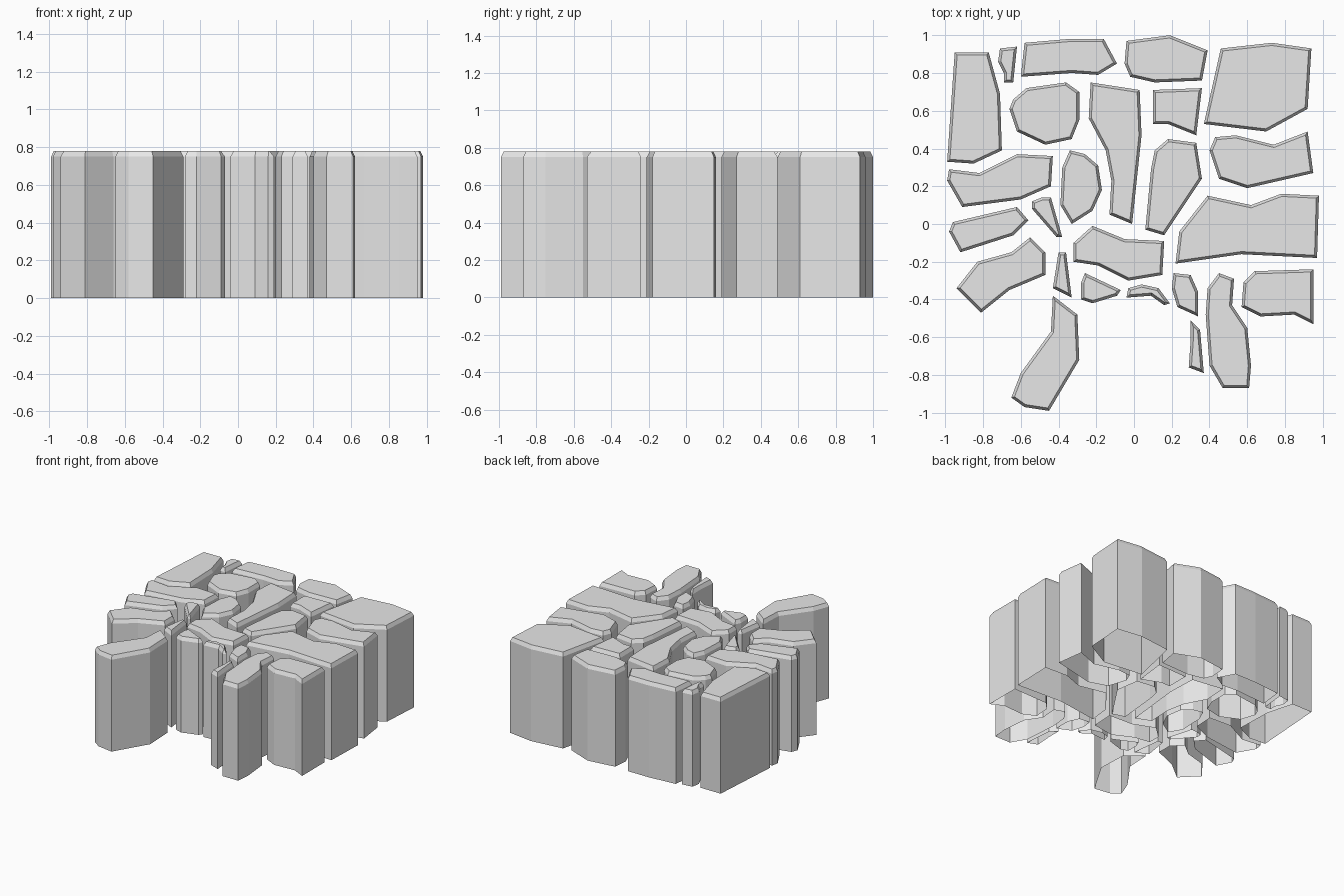
import bpy
import bmesh

if "Cube" in bpy.data.objects:
    bpy.data.objects.remove(bpy.data.objects["Cube"], do_unlink=True)

SHOULDER = 0.75   # where the chamfer starts
CHAMFER = 0.03    # chamfer height
INSET = 0.014     # chamfer width

stone_grey = bpy.data.materials.new("stone_grey")
stone_grey.use_nodes = True
stone_grey.diffuse_color = (0.8, 0.8, 0.8, 1)
stone_grey.node_tree.nodes["Principled BSDF"].inputs["Base Color"].default_value = (0.8, 0.8, 0.8, 1)


def stone(name, *outline):
    """Open-bottomed column with a chamfered top; outline in hundredths of a unit."""
    bm = bmesh.new()
    top = bm.faces.new([bm.verts.new((x / 100, y / 100, SHOULDER)) for x, y in outline])

    # walls drop from the rim of the top to the ground
    walls = bmesh.ops.extrude_edge_only(bm, edges=list(top.edges))
    for item in walls["geom"]:
        if isinstance(item, bmesh.types.BMVert):
            item.co.z = 0
    bmesh.ops.recalc_face_normals(bm, faces=list(bm.faces))
    top.normal_update()
    if top.normal.z < 0:
        bmesh.ops.reverse_faces(bm, faces=list(bm.faces))
        top.normal_update()

    # chamfered upper edge
    bmesh.ops.inset_individual(bm, faces=[top], thickness=INSET,
                               depth=CHAMFER, use_even_offset=True)

    mesh = bpy.data.meshes.new(name)
    bm.to_mesh(mesh)
    bm.free()
    mesh.materials.append(stone_grey)
    bpy.context.collection.objects.link(bpy.data.objects.new(name, mesh))


# back row
stone("back_right_corner_stone", (-95, 91), (-77, 91), (-71, 69), (-70, 39), (-85, 32), (-99, 33))
stone("back_sliver_stone", (-71, 93), (-62, 94), (-64, 75), (-69, 75), (-69, 80), (-72, 86))
stone("back_long_stone", (-58, 96), (-35, 98), (-16, 98), (-9, 85), (-19, 79), (-33, 80), (-60, 78))
stone("back_middle_stone", (-4, 97), (19, 100), (39, 92), (36, 76), (11, 75), (-2, 78), (-5, 85))
stone("back_left_corner_stone", (46, 93), (73, 96), (94, 93), (92, 61), (70, 49), (37, 53))

# second row
stone("round_stone", (-57, 72), (-36, 75), (-29, 70), (-29, 55), (-33, 45), (-47, 42),
      (-62, 49), (-66, 61), (-64, 66))
stone("tall_wedge_stone", (-23, 75), (3, 71), (4, 47), (-1, 0), (-13, 5), (-12, 23), (-15, 39), (-24, 56))
stone("small_square_stone", (10, 71), (36, 72), (33, 47), (18, 53), (10, 53))
stone("left_notched_stone", (43, 46), (54, 47), (74, 42), (92, 49), (95, 27), (60, 19), (45, 24), (40, 39))

# middle rows
stone("right_upper_stone", (-98, 29), (-82, 27), (-62, 37), (-43, 36), (-44, 20), (-60, 13), (-91, 9), (-99, 23))
stone("oval_stone", (-34, 39), (-26, 37), (-19, 31), (-17, 18), (-22, 7), (-33, 0), (-39, 10), (-38, 30))
stone("inner_wedge_stone", (11, 39), (18, 45), (33, 43), (36, 24), (16, -6), (6, -3), (9, 29))
stone("right_lower_stone", (-96, 1), (-62, 9), (-56, 2), (-64, -6), (-92, -15), (-98, -4))
stone("tooth_stone", (-54, 12), (-49, 14), (-44, 14), (-38, -7), (-41, -7), (-54, 8))
stone("right_bent_stone", (-83, -20), (-65, -15), (-55, -7), (-47, -15), (-47, -27), (-66, -35),
      (-81, -47), (-94, -34))
stone("centre_stone", (-22, -1), (-5, -8), (16, -9), (15, -27), (-3, -30), (-19, -22), (-32, -20), (-32, -10))
stone("left_wide_stone", (39, 15), (62, 10), (78, 16), (98, 15), (97, -18), (57, -16), (22, -21), (24, -4))

# small filler stones
stone("narrow_filler", (-40, -15), (-36, -15), (-33, -39), (-43, -34))
stone("triangle_filler", (-26, -26), (-7, -35), (-9, -38), (-22, -42), (-28, -40), (-28, -31))
stone("curved_filler", (-3, -34), (4, -32), (13, -34), (19, -42), (16, -43), (9, -38), (-4, -39))
stone("block_filler", (21, -26), (30, -27), (34, -36), (34, -49), (23, -44), (20, -34))
stone("front_sliver_stone", (30, -51), (35, -56), (37, -79), (29, -76), (30, -62))

# front row
stone("front_boot_stone", (39, -34), (45, -26), (53, -29), (52, -43), (60, -55), (62, -75),
      (61, -87), (47, -87), (40, -75), (38, -48))
stone("front_left_stone", (64, -25), (95, -24), (95, -53), (85, -48), (67, -49), (57, -44), (58, -31))
stone("front_right_stone", (-43, -38), (-30, -48), (-29, -72), (-45, -99), (-58, -97), (-65, -92),
      (-60, -79), (-44, -57))
